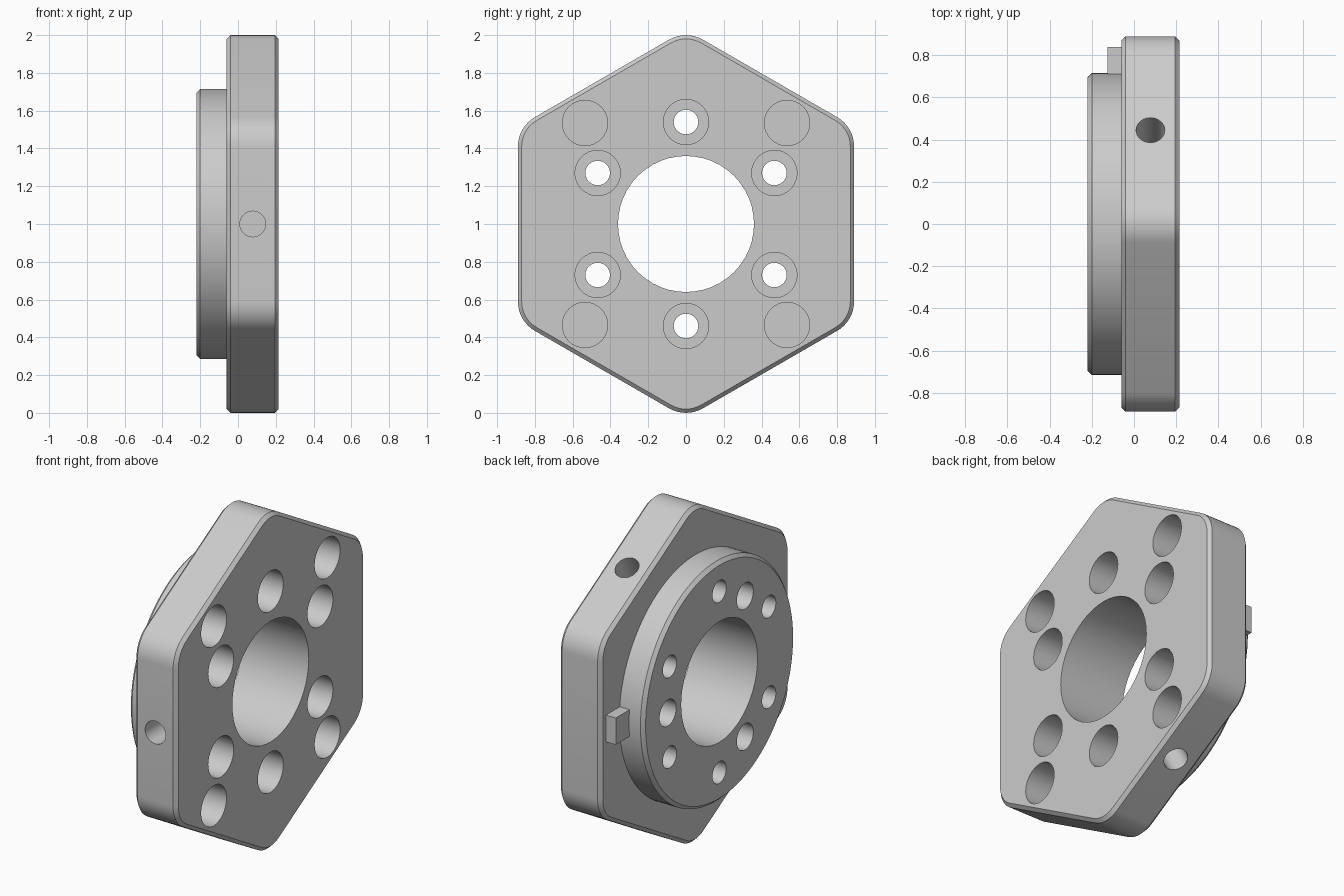
import bpy
import bmesh
from math import cos, sin, pi, radians
from mathutils import Vector

if "Cube" in bpy.data.objects:
    bpy.data.objects.remove(bpy.data.objects["Cube"], do_unlink=True)

CENTRE = Vector((0, 0, 1))
BACK, SEAT, FACE = -0.22, -0.06, 0.215
BORE_R, DISC_R, FLAT_R, CORNER_R = 0.36, 0.715, 0.89, 0.18
CHAMFER = 0.02


def circle(r, n):
    return [(r * cos(2 * pi * i / n), r * sin(2 * pi * i / n)) for i in range(n)]


def hexagon(apothem, r, steps=8):
    """Hexagon with rounded corners, one corner pointing up."""
    pts = []
    reach = (apothem - r) / cos(pi / 6)
    for k in range(6):
        a = pi / 2 + k * pi / 3
        for s in range(steps + 1):
            b = a - pi / 6 + s * pi / 3 / steps
            pts.append((reach * cos(a) + r * cos(b), reach * sin(a) + r * sin(b)))
    return pts


def loft(name, sections, origin=CENTRE, axis=Vector((1, 0, 0))):
    """Solid through (distance, outline) sections stacked along an axis."""
    u = Vector((0, 1, 0)) if abs(axis.x) > 0.5 else Vector((1, 0, 0))
    v = axis.cross(u)
    bm = bmesh.new()
    rings = [[bm.verts.new(origin + axis * d + u * p + v * q) for p, q in outline]
             for d, outline in sections]
    for a, b in zip(rings, rings[1:]):
        for i in range(len(a)):
            j = (i + 1) % len(a)
            bm.faces.new((a[i], a[j], b[j], b[i]))
    bm.faces.new(rings[0])
    bm.faces.new(rings[-1])
    bmesh.ops.recalc_face_normals(bm, faces=bm.faces[:])
    mesh = bpy.data.meshes.new(name)
    bm.to_mesh(mesh)
    bm.free()
    obj = bpy.data.objects.new(name, mesh)
    bpy.context.collection.objects.link(obj)
    return obj


def combine(target, tool, operation):
    tool.hide_render = True
    mod = target.modifiers.new(operation, 'BOOLEAN')
    mod.operation, mod.solver, mod.object = operation, 'EXACT', tool
    bpy.context.view_layer.objects.active = target
    bpy.ops.object.modifier_apply(modifier=mod.name)
    bpy.data.objects.remove(tool, do_unlink=True)


def drill(y, z, steps, n=32):
    """Round, optionally stepped hole along x, given (x, radius) steps."""
    cutter = loft("hole_cutter", [(x, circle(r, n)) for x, r in steps],
                  CENTRE + Vector((0, y, z)))
    combine(plate, cutter, 'DIFFERENCE')


# Hexagonal plate with chamfered rims
full = hexagon(FLAT_R, CORNER_R)
inset = hexagon(FLAT_R - CHAMFER, CORNER_R - CHAMFER)
plate = loft("hex_plate", [(SEAT, inset), (SEAT + CHAMFER, full),
                           (FACE - CHAMFER, full), (FACE, inset)])

# Round boss on the back, chamfered at its rim
boss = loft("round_boss", [(BACK, circle(DISC_R - CHAMFER, 96)),
                           (BACK + CHAMFER, circle(DISC_R, 96)),
                           (0, circle(DISC_R, 96))])
combine(plate, boss, 'UNION')

# Locating tab beside the boss
tab_outline = [(0.6, -0.08), (0.84, -0.08), (0.84, 0.08), (0.6, 0.08)]
combine(plate, loft("locating_tab", [(-0.125, tab_outline), (0.01, tab_outline)]), 'UNION')

# Central bore
drill(0, 0, [(-0.5, BORE_R), (0.5, BORE_R)], 48)

# Six counterbored bolt holes
for k in range(6):
    a = radians(30 + 60 * k)
    drill(0.54 * cos(a), 0.54 * sin(a),
          [(-0.5, 0.065), (0.01, 0.065), (0.01, 0.12), (0.5, 0.12)])

# Four blind pockets near the corners
for sy in (-1, 1):
    for sz in (-1, 1):
        drill(0.535 * sy, 0.535 * sz, [(0.01, 0.12), (0.5, 0.12)])

# Three blind holes in the boss, and three drilled into alternate rim flats
for k in range(3):
    a = radians(120 * k)
    drill(0.485 * cos(a), 0.485 * sin(a), [(-0.5, 0.078), (0, 0.078)])
    out = Vector((0, -cos(a), -sin(a)))
    cutter = loft("rim_cutter", [(0.64, circle(0.068, 32)), (1.1, circle(0.068, 32))],
                  CENTRE + Vector((0.078, 0, 0)), out)
    combine(plate, cutter, 'DIFFERENCE')

# Smooth curved walls, crisp edges
bpy.ops.object.select_all(action='DESELECT')
plate.select_set(True)
bpy.context.view_layer.objects.active = plate
bpy.ops.object.shade_smooth_by_angle(angle=radians(30))
